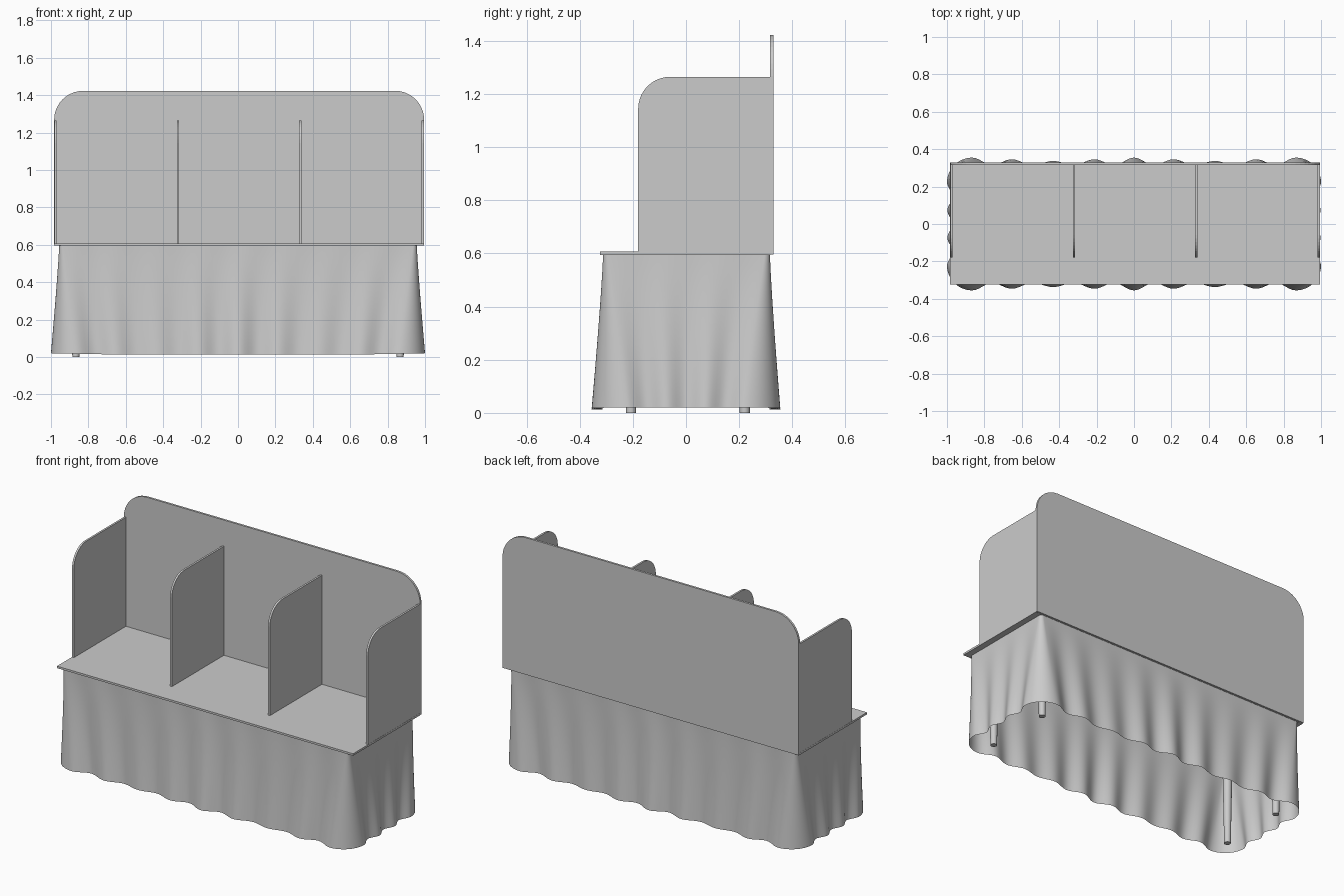
import bpy, bmesh
from math import sin, cos, pi

if "Cube" in bpy.data.objects:
    bpy.data.objects.remove(bpy.data.objects["Cube"])


def make_object(name, bm):
    bmesh.ops.recalc_face_normals(bm, faces=bm.faces[:])
    me = bpy.data.meshes.new(name)
    bm.to_mesh(me)
    bm.free()
    ob = bpy.data.objects.new(name, me)
    bpy.context.collection.objects.link(ob)
    return ob


def shade(ob, angle=0.6):
    bpy.ops.object.select_all(action='DESELECT')
    ob.select_set(True)
    bpy.context.view_layer.objects.active = ob
    bpy.ops.object.shade_smooth_by_angle(angle=angle)


def arc(cx, cz, r, a0, a1, n=10):
    return [(cx + r * cos(a0 + (a1 - a0) * i / n),
             cz + r * sin(a0 + (a1 - a0) * i / n)) for i in range(n + 1)]


def panel(name, outline, to3d, offset):
    """Extrude a flat outline into a thin board."""
    bm = bmesh.new()
    f = bm.faces.new([bm.verts.new(to3d(a, b)) for a, b in outline])
    ext = bmesh.ops.extrude_face_region(bm, geom=[f])
    bmesh.ops.translate(bm, vec=offset,
                        verts=[v for v in ext['geom'] if isinstance(v, bmesh.types.BMVert)])
    return make_object(name, bm)


# Table top
X0, X1 = -0.983, 0.995
panel("table_top", [(X0, -0.323), (X1, -0.323), (X1, 0.318), (X0, 0.318)],
      lambda a, b: (a, b, 0.595), (0, 0, 0.012))

# Back board with rounded upper corners
R = 0.155
back = [(X0, 0.596), (X1, 0.596)]
back += arc(X1 - R, 1.423 - R, R, 0, pi / 2) + arc(X0 + R, 1.423 - R, R, pi / 2, pi)
panel("back_board", back, lambda a, b: (a, 0.316, b), (0, 0.013, 0))

# Four dividers, rounded at the upper front corner
r = 0.12
side = [(-0.18, 0.606), (0.317, 0.606), (0.317, 1.265)]
side += arc(-0.18 + r, 1.265 - r, r, pi / 2, pi)
T = 0.012
for i in range(4):
    x = X0 + 0.001 + i * (X1 - X0 - T - 0.002) / 3
    panel(f"divider_{i + 1}", side, lambda a, b: (x, a, b), (T, 0, 0))

# Tapered legs
for i, (x, y) in enumerate([(sx * 0.867, 0.007 + sy * 0.214) for sx in (-1, 1) for sy in (-1, 1)]):
    bm = bmesh.new()
    bmesh.ops.create_cone(bm, cap_ends=True, segments=20, radius1=0.019, radius2=0.03, depth=0.596)
    bmesh.ops.translate(bm, verts=bm.verts[:], vec=(x, y, 0.298))
    shade(make_object(f"leg_{i + 1}", bm))


# Draped cloth skirt: rounded rectangle with folds deepening toward the hem
def skirt_ring(t):
    hx, hy = 0.956 + 0.044 * t ** 1.15, 0.314 + 0.041 * t ** 1.2
    rad = 0.02 + 0.115 * t
    lx, ly = hx - rad, hy - rad
    pts = []
    # (centre distance, half length, periods, fold depth, samples, outward angle)
    for dist, half, periods, depth, n, ang in (
            (hy, lx, 8, 0.04, 96, -pi / 2), (hx, ly, 3, 0.03, 36, 0),
            (hy, lx, 8, 0.04, 96, pi / 2), (hx, ly, 3, 0.03, 36, pi)):
        ox, oy = cos(ang), sin(ang)
        for i in range(n):
            u = -1 + 2 * i / n
            fold = 0.5 - 0.5 * cos(pi * periods * (u + 1))
            # shallower peaks between the middle and the ends
            sag = 0.009 * (1 - cos(2 * pi * u)) if periods == 8 else 0.002
            sag *= min(1, (1 - abs(u)) * 8)
            d = dist - t * (depth * fold + sag * (1 - fold))
            s = u * half
            pts.append((ox * d - oy * s, oy * d + ox * s))
        # corner to the next side
        cx, cy = ox * (dist - rad) - oy * half, oy * (dist - rad) + ox * half
        pts += arc(cx, cy, rad, ang, ang + pi / 2, 12)[:-1]
    return pts


bm = bmesh.new()
rows, prev = 16, None
for k in range(rows + 1):
    t = k / rows
    ring = []
    for x, y in skirt_ring(t):
        lift = 0.008 * t * max(0, abs(x) - 0.6) / 0.4
        ring.append(bm.verts.new((x, y + 0.002 * (1 - t), 0.596 - 0.584 * t + lift)))
    if prev:
        for i in range(len(ring)):
            j = (i + 1) % len(ring)
            bm.faces.new((prev[i], prev[j], ring[j], ring[i]))
    prev = ring
shade(make_object("cloth_skirt", bm), 1.2)
